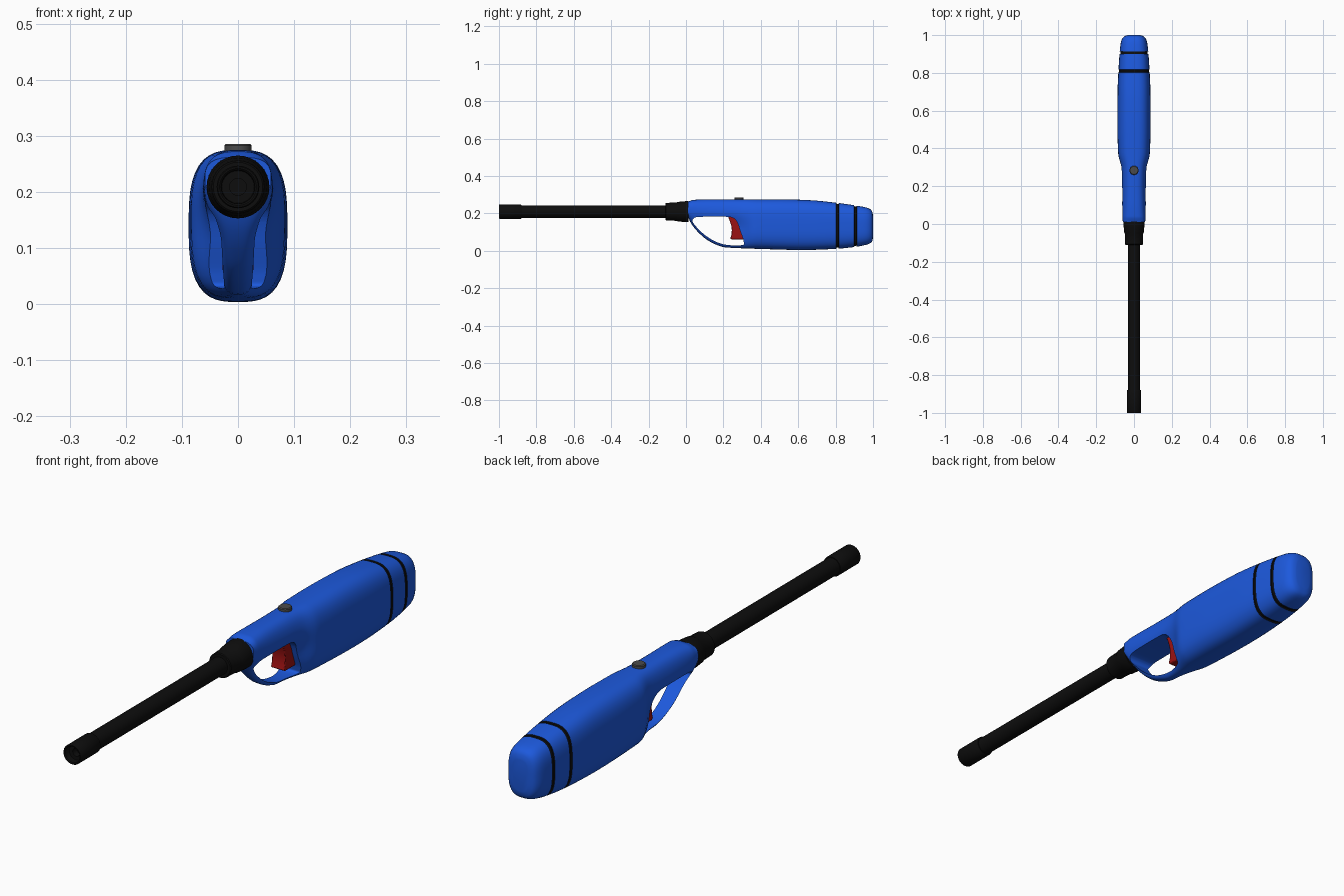
import bpy, bmesh, math
from mathutils import Vector

if "Cube" in bpy.data.objects:
    bpy.data.objects.remove(bpy.data.objects["Cube"])

AXIS_Z = 0.209


def material(name, rgb):
    m = bpy.data.materials.new(name)
    m.diffuse_color = (*rgb, 1)
    m.use_nodes = True
    m.node_tree.nodes["Principled BSDF"].inputs["Base Color"].default_value = m.diffuse_color
    return m


BLUE = material("blue plastic", (0.012, 0.10, 0.72))
BLACK = material("black plastic", (0.004, 0.004, 0.004))
RED = material("red plastic", (0.33, 0.006, 0.006))
GREY = material("dark grey", (0.07, 0.07, 0.07))


def make(name, bm, mats, angle=35):
    bmesh.ops.recalc_face_normals(bm, faces=bm.faces)
    me = bpy.data.meshes.new(name)
    bm.to_mesh(me)
    bm.free()
    for m in mats:
        me.materials.append(m)
    ob = bpy.data.objects.new(name, me)
    bpy.context.collection.objects.link(ob)
    smooth(ob, angle)
    return ob


def smooth(ob, angle):
    bpy.ops.object.select_all(action='DESELECT')
    ob.select_set(True)
    bpy.context.view_layer.objects.active = ob
    bpy.ops.object.shade_smooth_by_angle(angle=math.radians(angle))


def curve_at(keys, y):
    """Smooth interpolation through (y, value) keys, without overshoot."""
    def slope(i):
        if i == 0 or i == len(keys) - 1:
            j = max(i, 1)
            return (keys[j][1] - keys[j-1][1]) / (keys[j][0] - keys[j-1][0])
        a = (keys[i][1] - keys[i-1][1]) / (keys[i][0] - keys[i-1][0])
        b = (keys[i+1][1] - keys[i][1]) / (keys[i+1][0] - keys[i][0])
        return 0 if a * b <= 0 else 2 * a * b / (a + b)
    y = min(max(y, keys[0][0]), keys[-1][0])
    i = next(k for k in range(len(keys) - 1) if y <= keys[k+1][0])
    h = keys[i+1][0] - keys[i][0]
    t = (y - keys[i][0]) / h
    return ((2*t**3 - 3*t*t + 1) * keys[i][1] + (t**3 - 2*t*t + t) * h * slope(i)
            + (3*t*t - 2*t**3) * keys[i+1][1] + (t**3 - t*t) * h * slope(i+1))


def smoothed(points, steps=6):
    """Closed Catmull-Rom loop through 2D points."""
    out, n = [], len(points)
    for i in range(n):
        a, b, c, d = (Vector(points[(i + k) % n]) for k in (-1, 0, 1, 2))
        for s in range(steps):
            t = s / steps
            out.append(0.5 * (2*b + (c-a)*t + (2*a-5*b+4*c-d)*t*t + (3*b-a-3*c+d)*t**3))
    return out


def prism(outline, half):
    """Side outline (y, z) extruded across x."""
    bm = bmesh.new()
    f = bm.faces.new([bm.verts.new((-half, y, z)) for y, z in outline])
    ext = bmesh.ops.extrude_face_region(bm, geom=[f])
    bmesh.ops.translate(bm, vec=(2 * half, 0, 0),
                        verts=[v for v in ext["geom"] if isinstance(v, bmesh.types.BMVert)])
    return bm


def lathe(name, profile, origin, axis, mat, sides=32):
    """Profile of (distance along axis, radius) spun around y or z."""
    bm = bmesh.new()
    pts = [Vector((r, d, 0)) if axis == 'Y' else Vector((r, 0, d)) for d, r in profile]
    vs = [bm.verts.new(p) for p in pts]
    es = [bm.edges.new(p) for p in zip(vs, vs[1:])]
    bmesh.ops.spin(bm, geom=vs + es, cent=(0, 0, 0), angle=2 * math.pi, steps=sides,
                   axis=(0, 1, 0) if axis == 'Y' else (0, 0, 1))
    bmesh.ops.remove_doubles(bm, verts=bm.verts, dist=1e-5)
    bmesh.ops.translate(bm, vec=origin, verts=bm.verts)
    return make(name, bm, [mat])


# Handle body: lofted rounded sections, with black inset grooves
TOP = [(0.01, .262), (0.04, .272), (0.12, .275), (0.5, .275), (0.65, .271), (0.8, .257),
       (0.9, .243), (0.96, .232), (0.985, .222), (0.996, .208), (1.0, .19)]
BOTTOM = [(0.01, .185), (0.02, .160), (0.04, .128), (0.07, .094), (0.11, .060), (0.16, .033),
          (0.21, .018), (0.28, .014), (0.45, .008), (0.62, .004), (0.8, .010), (0.9, .020),
          (0.96, .031), (0.985, .040), (0.996, .052), (1.0, .07)]
UPPER_W = [(0.01, .059), (0.05, .062), (0.26, .066), (0.30, .069), (0.37, .084), (0.5, .088),
           (0.7, .087), (0.82, .082), (0.92, .075), (0.96, .070), (0.985, .060), (0.996, .047),
           (1.0, .032)]
LOWER_W = [(0.01, .038), (0.24, .037), (0.29, .050), (0.37, .083), (0.5, .088)]
GROOVES = [0.81, 0.906]
GW = 0.007

stations = [(0.01 + 0.005 * i, 1) for i in range(20)]
stations += [(0.11 + 0.015 * i, 1) for i in range(20)] + [(0.41 + 0.04 * i, 1) for i in range(10)]
stations += [(y, 1) for y in (0.85, 0.88, 0.93, 0.95, 0.965, 0.975, 0.985, 0.991, 0.996, 0.999, 1.0)]
for g in GROOVES:
    stations += [(g - GW, 1), (g - GW + .001, .95), (g + GW - .001, .95), (g + GW, 1)]
stations.sort()

bm = bmesh.new()
rings = []
SIDES, POWER = 56, 3.0
for y, scale in stations:
    top, bot = curve_at(TOP, y), curve_at(BOTTOM, y)
    up = curve_at(UPPER_W, y)
    low = curve_at(LOWER_W, y) if y < 0.5 else up
    ring = []
    for k in range(SIDES):
        a = 2 * math.pi * k / SIDES
        c, s = math.cos(a), math.sin(a)
        r = scale / (abs(c)**POWER + abs(s)**POWER) ** (1 / POWER)
        z = (top + bot) / 2 + r * s * (top - bot) / 2
        t = min(max((z - 0.11) / 0.10, 0), 1)
        ring.append(bm.verts.new((r * c * (low + (up - low) * t * t * (3 - 2*t)), y, z)))
    rings.append(ring)
for ra, rb, (ya, _), (yb, _) in zip(rings, rings[1:], stations, stations[1:]):
    dark = any(abs((ya + yb) / 2 - g) < GW for g in GROOVES)
    for k in range(SIDES):
        j = (k + 1) % SIDES
        bm.faces.new((ra[k], ra[j], rb[j], rb[k])).material_index = int(dark)
bm.faces.new(rings[0])
bm.faces.new(rings[-1])
body = make("handle_body", bm, [BLUE, BLACK])

# Finger opening that leaves the trigger guard
opening = smoothed([(.034, .160), (.050, .178), (.10, .182), (.20, .182), (.245, .178), (.272, .155),
                    (.292, .10), (.308, .05), (.300, .030), (.22, .031), (.165, .046),
                    (.115, .074), (.075, .107), (.047, .138)])
cutter = make("opening_cutter", prism(opening, 0.2), [BLUE])
cutter.hide_render = True
mod = body.modifiers.new("opening", 'BOOLEAN')
mod.operation, mod.solver, mod.object = 'DIFFERENCE', 'EXACT', cutter
smooth_mesh = bpy.data.meshes.new_from_object(body.evaluated_get(bpy.context.evaluated_depsgraph_get()))
body.modifiers.clear()
body.data = smooth_mesh
bpy.data.objects.remove(cutter)
smooth(body, 35)

# Trigger with a concave front
trigger = make("trigger", prism([(.222, .190), (.232, .165), (.242, .135), (.245, .11), (.243, .085),
                                 (.237, .065), (.245, .060), (.306, .060), (.32, .09), (.30, .19)],
                                0.028), [RED])
bevel = trigger.modifiers.new("soft_edges", 'BEVEL')
bevel.width, bevel.segments, bevel.limit_method = 0.003, 2, 'ANGLE'

# Barrel, hollow tip and collar
lathe("barrel", [(-.93, .033), (-.05, .033)], (0, 0, AXIS_Z), 'Y', BLACK)
lathe("barrel_tip", [(-.95, 0), (-.95, .015), (-.975, .015), (-.975, .029), (-.997, .030), (-1, .033),
                     (-1, .036), (-.997, .038), (-.883, .038), (-.88, .036), (-.88, .030)],
      (0, 0, AXIS_Z), 'Y', BLACK)
lathe("collar", [(-.11, .030), (-.11, .044), (-.107, .047), (-.05, .049), (-.045, .052), (.0, .056),
                 (.014, .056), (.014, 0)], (0, 0, AXIS_Z), 'Y', BLACK)

# Top button
lathe("button", [(.262, 0), (.262, .024), (.283, .024), (.286, .021), (.286, 0)],
      (0, .284, 0), 'Z', GREY)
